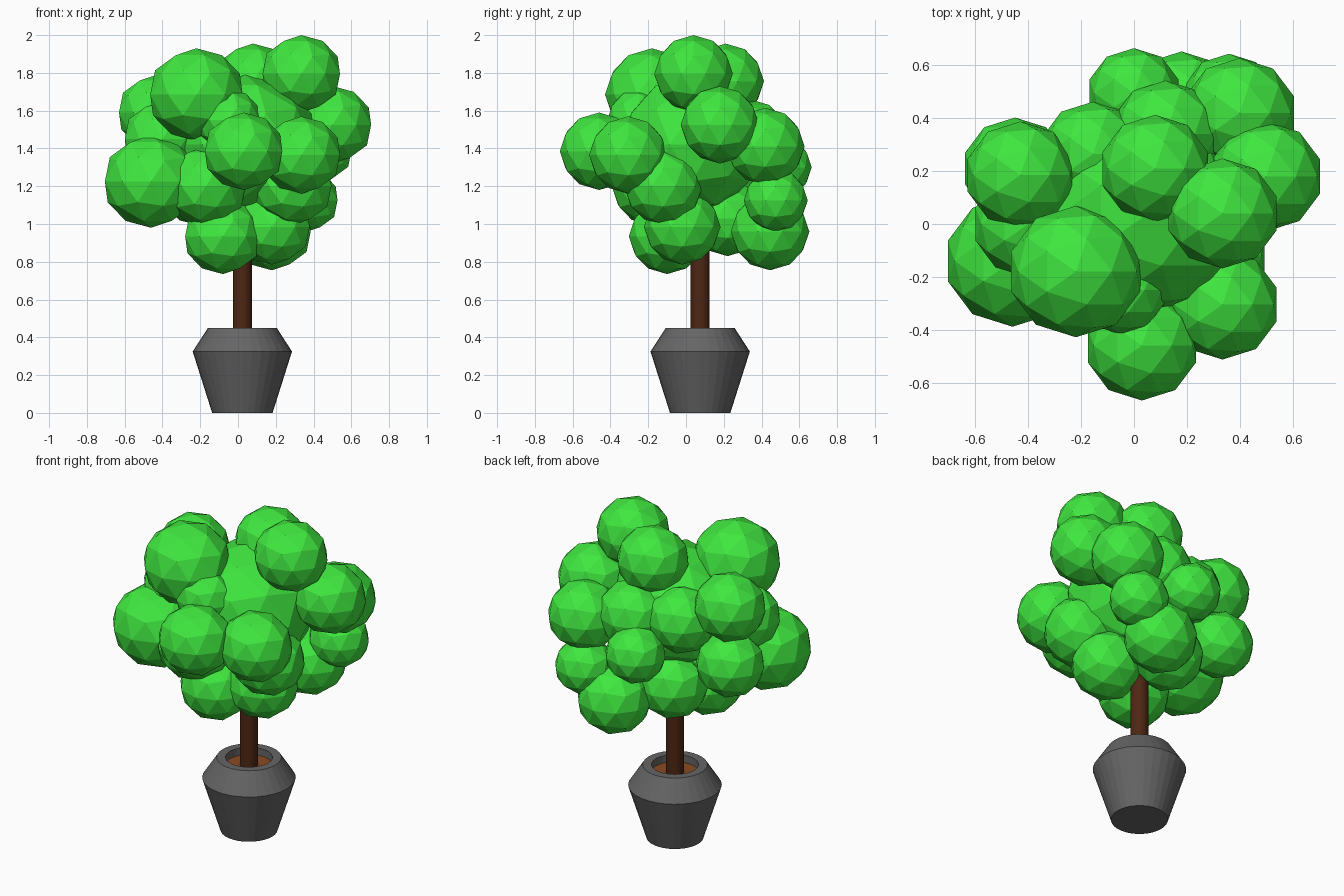
import bpy, bmesh, math
from mathutils import Matrix

if "Cube" in bpy.data.objects:
    bpy.data.objects.remove(bpy.data.objects["Cube"])

CX, CY = 0.023, 0.075  # axis of pot and trunk


def material(name, rgb):
    m = bpy.data.materials.new(name)
    m.diffuse_color = (*rgb, 1)
    m.use_nodes = True
    m.node_tree.nodes["Principled BSDF"].inputs["Base Color"].default_value = m.diffuse_color
    return m


def add_object(name, bm, mat=None):
    me = bpy.data.meshes.new(name)
    bmesh.ops.recalc_face_normals(bm, faces=bm.faces)
    bm.to_mesh(me)
    bm.free()
    ob = bpy.data.objects.new(name, me)
    bpy.context.collection.objects.link(ob)
    if mat:
        me.materials.append(mat)
    return ob


def lathe(name, profile, sides, mat=None):
    """Revolve (radius, z) points around the pot axis, capping both ends."""
    bm = bmesh.new()
    rings = []
    for r, z in profile:
        rings.append([bm.verts.new((CX + r * math.cos(2 * math.pi * i / sides),
                                    CY + r * math.sin(2 * math.pi * i / sides), z))
                      for i in range(sides)])
    for a, b in zip(rings, rings[1:]):
        for i in range(sides):
            j = (i + 1) % sides
            bm.faces.new((a[i], a[j], b[j], b[i]))
    bm.faces.new(rings[0])
    bm.faces.new(rings[-1])
    return add_object(name, bm, mat)


green = material("leaf_green", (0.05, 0.8, 0.05))
brown = material("bark_brown", (0.075, 0.02, 0.007))
earth = material("soil_brown", (0.25, 0.07, 0.015))
grey = material("pot_grey", (0.13, 0.13, 0.13))

# Pot with a shoulder and a recessed mouth
lathe("pot", [(0.16, 0), (0.263, 0.325), (0.182, 0.45), (0.132, 0.45), (0.132, 0.39)], 32, grey)
# Soil disc
lathe("soil", [(0.131, 0.385), (0.131, 0.405)], 32, earth)
# Trunk
lathe("trunk", [(0.05, 0.39), (0.05, 1.2)], 32, brown)

# Foliage clumps: x, y, z, radius; the first is the large core
clumps = [
    (0.04, 0.03, 1.42, 0.37),
    (-0.22, -0.18, 1.685, 0.245), (0.335, 0.04, 1.795, 0.205),
    (-0.46, -0.14, 1.225, 0.245), (0.03, -0.46, 1.385, 0.205),
    (0.335, -0.305, 1.365, 0.205), (0.5, 0.18, 1.525, 0.205),
    (-0.08, -0.10, 0.935, 0.2), (0.18, 0.445, 0.96, 0.205),
    (-0.17, -0.18, 1.2, 0.21), (-0.05, -0.25, 1.55, 0.165),
    (0.08, 0.21, 1.755, 0.2), (-0.43, 0.185, 1.59, 0.2),
    (-0.45, 0.21, 1.25, 0.19), (-0.155, 0.265, 1.47, 0.195),
    (0.0, 0.495, 1.3, 0.168), (0.4, 0.42, 1.41, 0.205),
    (0.36, 0.475, 1.125, 0.167), (-0.06, 0.22, 1.03, 0.2),
    (-0.4, 0.0, 1.45, 0.2), (0.29, -0.12, 1.2, 0.205),
    (0.18, -0.02, 0.985, 0.2), (0.12, 0.34, 1.46, 0.2),
    (-0.2, 0.0, 1.19, 0.2),
]
bm = bmesh.new()
for x, y, z, r in clumps:
    shape = Matrix.Diagonal((1.05, 1.015, 1, 1))
    bmesh.ops.create_icosphere(bm, subdivisions=2, radius=r,
                               matrix=Matrix.Translation((x, y, z)) @ shape)
add_object("foliage", bm, green)
